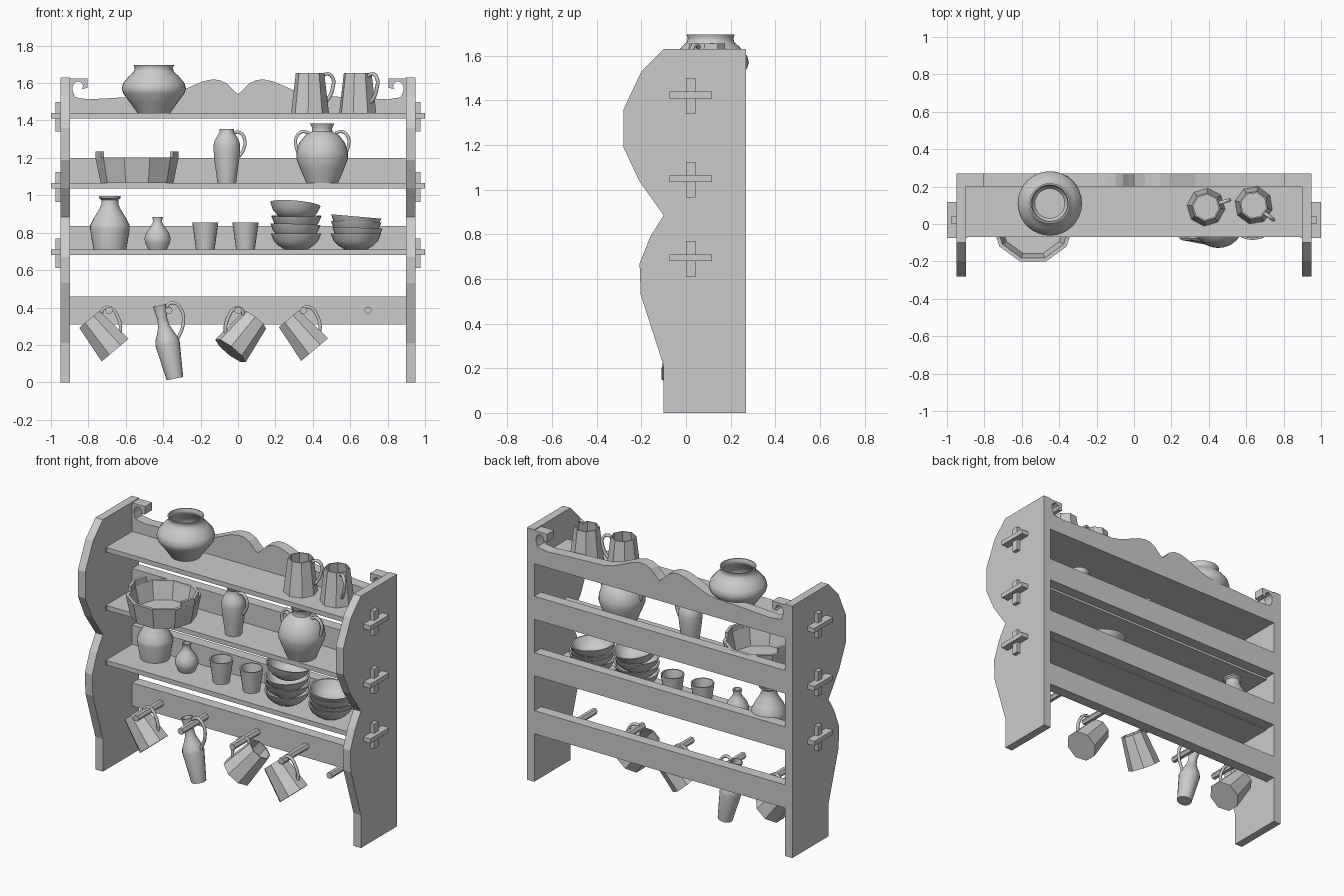
import bpy, bmesh
from math import radians, cos, sin, pi
from mathutils import Matrix, Vector

if "Cube" in bpy.data.objects:
    bpy.data.objects.remove(bpy.data.objects["Cube"])


def finish(name, bm, mat=None, smooth=False):
    bmesh.ops.recalc_face_normals(bm, faces=bm.faces)
    me = bpy.data.meshes.new(name)
    for f in bm.faces:
        f.smooth = smooth
    bm.to_mesh(me)
    bm.free()
    if smooth:
        me.set_sharp_from_angle(angle=radians(40))
    ob = bpy.data.objects.new(name, me)
    bpy.context.collection.objects.link(ob)
    if mat:
        ob.matrix_world = mat
    return ob


def box(name, x0, x1, y0, y1, z0, z1):
    bm = bmesh.new()
    bmesh.ops.create_cube(bm, size=1)
    for v in bm.verts:
        v.co = ((x0, x1)[v.co.x > 0], (y0, y1)[v.co.y > 0], (z0, z1)[v.co.z > 0])
    return finish(name, bm)


def prism(name, pts, push, mat=None):
    """Extrude a flat outline of 3D points along the vector push."""
    bm = bmesh.new()
    face = bm.faces.new([bm.verts.new(p) for p in pts])
    ext = bmesh.ops.extrude_face_region(bm, geom=[face], use_keep_orig=True)
    for v in ext["geom"]:
        if isinstance(v, bmesh.types.BMVert):
            v.co += Vector(push)
    return finish(name, bm, mat)


def lathe(name, prof, mat, n=32, t=0.008, smooth=True, phase=0.0):
    """Open hollow vessel: outer profile (r, z) plus an inner wall of thickness t."""
    floor = prof[0][1] + t
    inner = [(r - t, max(z, floor)) for r, z in reversed(prof)]
    bm = bmesh.new()
    rings = [[bm.verts.new((r * cos(2 * pi * i / n + phase), r * sin(2 * pi * i / n + phase), z))
              for i in range(n)] for r, z in prof + inner]
    for a, b in zip(rings, rings[1:]):
        for i in range(n):
            j = (i + 1) % n
            bm.faces.new((a[i], a[j], b[j], b[i]))
    bm.faces.new(rings[0])
    bm.faces.new(rings[-1])
    return finish(name, bm, mat, smooth)


def handle(name, pts, mat, r=0.010):
    cu = bpy.data.curves.new(name, 'CURVE')
    cu.dimensions = '3D'
    cu.bevel_depth, cu.bevel_resolution, cu.resolution_u = r, 1, 4
    cu.use_fill_caps = True
    sp = cu.splines.new('BEZIER')
    sp.bezier_points.add(len(pts) - 1)
    for bp, (x, z) in zip(sp.bezier_points, pts):
        bp.co = (x, 0, z)
        bp.handle_left_type = bp.handle_right_type = 'AUTO'
    ob = bpy.data.objects.new(name, cu)
    bpy.context.collection.objects.link(ob)
    ob.matrix_world = mat


def place(x, y, z, tilt=0, spin=0, yaw=0):
    return (Matrix.Translation((x, y, z)) @ Matrix.Rotation(radians(yaw), 4, 'Z')
            @ Matrix.Rotation(radians(tilt), 4, 'Y') @ Matrix.Rotation(radians(spin), 4, 'Z'))


# Side panels with wavy front edge
side = [(-.10, 0), (.27, 0), (.27, 1.63), (-.10, 1.63), (-.20, 1.53), (-.28, 1.36), (-.28, 1.19),
        (-.21, 1.04), (-.10, .885), (-.16, .79), (-.208, .67), (-.203, .53), (-.10, .21)]
for s, tag in ((-1, "left"), (1, "right")):
    prism(tag + "_side_panel", [(s * .95, y, z) for y, z in side], (-s * .053, 0, 0))

# Shelves with through tenons and wedges
for i, z in enumerate((.68, 1.035, 1.41)):
    box(f"shelf_{i}", -.9, .9, -.07, .2, z, z + .03)
    for s, tag in ((-1, "left"), (1, "right")):
        a, b = sorted((s * .89, s * 1.0))
        box(f"{tag}_tenon_{i}", a, b, -.075, .117, z, z + .03)
        a, b = sorted((s * .95, s * .975))
        box(f"{tag}_wedge_{i}", a, b, 0, .042, z - .07, z + .09)

# Back rails
for i, z in enumerate((.31, .685, 1.05)):
    box(f"back_rail_{i}", -.9, .9, .2, .27, z, z + .15)

# Wavy top backboard and corner scrolls
half = [(.90, 1.54), (.86, 1.522), (.80, 1.513), (.62, 1.523), (.40, 1.533), (.33, 1.548), (.26, 1.578),
        (.19, 1.608), (.14, 1.619), (.10, 1.617), (.06, 1.598), (.03, 1.566)]
wave = [(-x, z) for x, z in half] + [(0, 1.54)] + half[::-1]
prism("top_backboard", [(x, .2, z) for x, z in [(.9, 1.41), (-.9, 1.41)] + wave], (0, .07, 0))
scroll = [(.9, 1.625), (.805, 1.625), (.805, 1.575), (.835, 1.568), (.828, 1.582), (.835, 1.6), (.853, 1.61),
          (.873, 1.603), (.884, 1.585), (.884, 1.56), (.872, 1.525), (.9, 1.525)]
for s, tag in ((-1, "left"), (1, "right")):
    prism(tag + "_scroll", [(s * x, .2, z) for x, z in scroll], (0, .07, 0))

# Hexagonal pegs
for i, x in enumerate((-.69, -.37, 0, .35, .695)):
    prism(f"peg_{i}", [(x + .021 * cos(k * pi / 3), .21, .385 + .021 * sin(k * pi / 3)) for k in range(6)],
          (0, -.27, 0))


# Octagonal mugs, two standing on top and three hanging
def mug(name, mat):
    lathe(name, [(.102, 0), (.076, .215)], mat, n=8, smooth=False, phase=pi / 8)
    handle(name + "_handle", [(.066, .195), (.098, .21), (.128, .185), (.126, .13), (.105, .08), (.082, .055)], mat)


mug("standing_mug_0", place(.385, .09, 1.44, spin=17))
mug("standing_mug_1", place(.64, .10, 1.44, spin=-36))
mug("hanging_mug_0", place(-.657, .08, .172, tilt=-40))
mug("hanging_mug_1", place(-.04, .05, .168, tilt=40, spin=180, yaw=20))
mug("hanging_mug_2", place(.41, -.015, .175, tilt=-40))

# Hanging pitcher
m = place(-.337, .08, .02, tilt=-12)
lathe("hanging_pitcher", [(.045, 0), (.066, .19), (.062, .215), (.045, .25), (.030, .29), (.027, .33), (.036, .4)],
      m, n=20, t=.006)
handle("hanging_pitcher_handle", [(.032, .385), (.07, .40), (.108, .36), (.105, .28), (.06, .205)], m)

# Large pot on the top shelf
lathe("large_pot", [(.088, 0), (.13, .06), (.164, .105), (.172, .13), (.164, .16), (.13, .2), (.106, .222),
                    (.102, .24), (.108, .256)], place(-.45, .11, 1.44))

# Ten-sided basin with raised grips
m = place(-.54, .01, 1.066)
lathe("basin", [(.195, 0), (.222, .135)], m, n=10, t=.02, smooth=False)
for s, tag in ((-1, "left"), (1, "right")):
    grip = [(.222, 0), (.192, .09), (.176, .08), (.204, 0), (.176, -.08), (.192, -.09)]
    prism(f"basin_{tag}_grip", [(s * x, y, .125) for x, y in grip], (0, 0, .043), m)

# Slim jug
m = place(-.06, .04, 1.066)
lathe("slim_jug", [(.05, 0), (.066, .12), (.072, .19), (.068, .22), (.052, .25), (.038, .272), (.04, .288)], m)
handle("slim_jug_handle", [(.036, .268), (.07, .27), (.096, .23), (.09, .18), (.066, .14)], m)

# Two-handled vase
m = place(.45, .01, 1.066)
lathe("two_handled_vase", [(.085, 0), (.115, .07), (.138, .13), (.137, .165), (.122, .215), (.09, .255),
                           (.055, .275), (.052, .29), (.065, .318)], m)
for s, tag in ((-1, "left"), (1, "right")):
    handle(f"vase_{tag}_handle", [(s * .07, .265), (s * .105, .275), (s * .14, .24), (s * .138, .19),
                                  (s * .128, .16)], m)

# Shouldered vase, small bottle and cups on the lower shelf
lathe("shouldered_vase", [(.088, 0), (.106, .11), (.105, .13), (.085, .17), (.055, .22), (.045, .245),
                          (.045, .265), (.058, .275), (.058, .285)], place(-.685, .13, .71))
lathe("small_bottle", [(.05, 0), (.066, .035), (.07, .06), (.06, .09), (.035, .125), (.023, .15), (.029, .175)],
      place(-.43, .09, .71))
for i, x in enumerate((-.175, .04)):
    lathe(f"cup_{i}", [(.05, 0), (.07, .145)], place(x, .08, .71), n=20)

# Bowl stacks: x, y, z, tilt, yaw
bowls = [(.31, .06, .71, 0, 0), (.305, .06, .76, 2, 30), (.312, .06, .805, -2, 90), (.30, .065, .868, 10, 60),
         (.63, .05, .71, 0, 0), (.635, .05, .742, 2, 0), (.63, .05, .772, 3, 60), (.625, .05, .802, 5, 0)]
for i, (x, y, z, tilt, yaw) in enumerate(bowls):
    lathe(f"bowl_{i}", [(.06, 0), (.092, .02), (.118, .045), (.135, .085)],
          place(x, y, z, tilt=tilt, yaw=yaw), n=24, t=.01)
